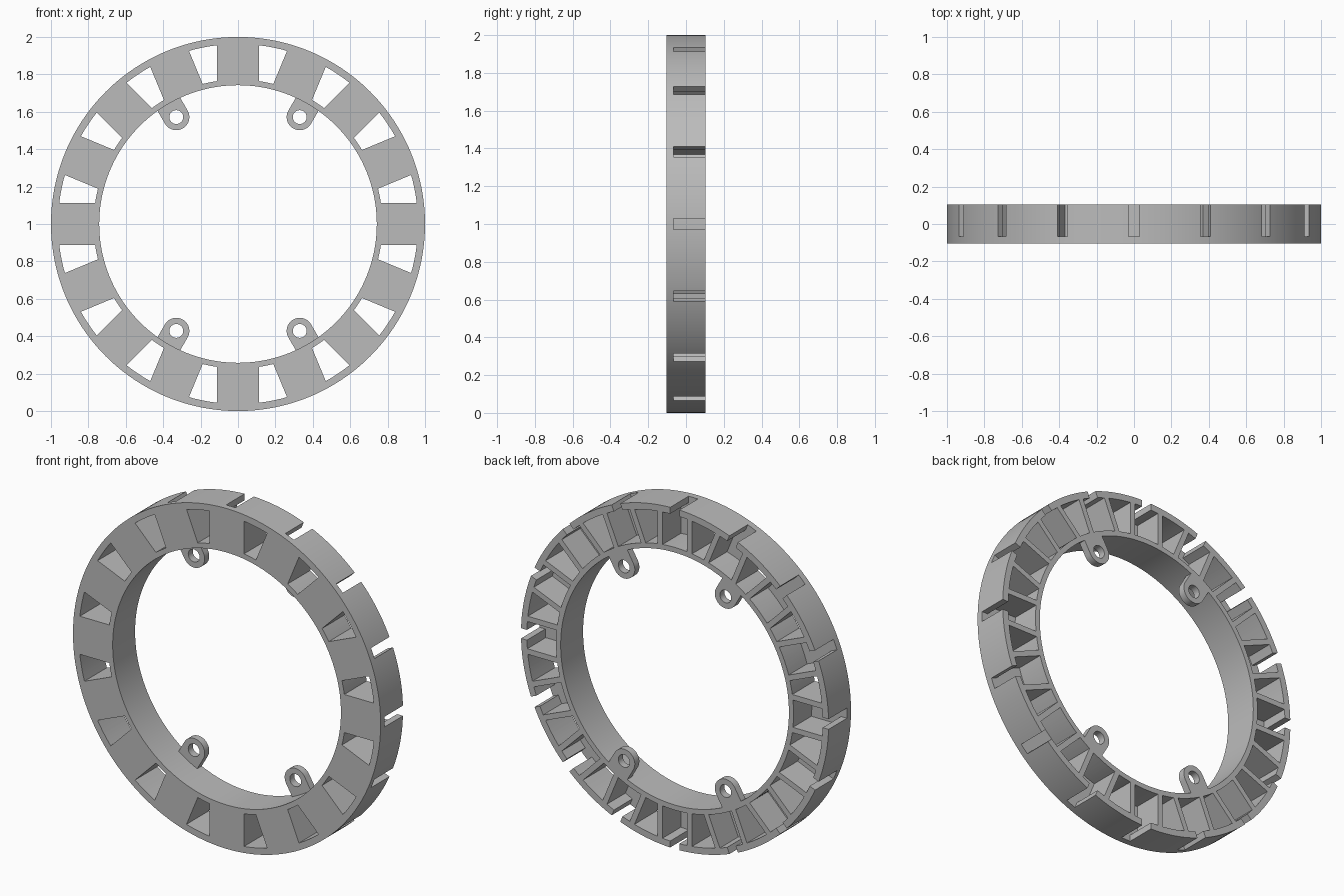
import bpy, bmesh
from math import sin, cos, asin, pi, radians
from mathutils import Matrix, Vector

cube = bpy.data.objects.get("Cube")
if cube:
    bpy.data.objects.remove(cube, do_unlink=True)

COUNT = 16
STEP = 2 * pi / COUNT
OUTER, INNER = 1.0, 0.742
CELL_OUT, CELL_IN = 0.962, 0.772
HALF = 0.104          # half the ring depth
FLOOR = -0.067        # bottom of the blind pockets
CENTRE = Matrix.Translation((0, 0, 1))

grey = bpy.data.materials.new("plain grey")
grey.use_nodes = True
COLOUR = (0.5, 0.5, 0.5, 1)
grey.diffuse_color = COLOUR
grey.node_tree.nodes["Principled BSDF"].inputs["Base Color"].default_value = COLOUR


def finish(name, bm):
    """Turn a bmesh into a named object in the shared material."""
    bmesh.ops.recalc_face_normals(bm, faces=bm.faces)
    mesh = bpy.data.meshes.new(name)
    bm.to_mesh(mesh)
    bm.free()
    mesh.materials.append(grey)
    obj = bpy.data.objects.new(name, mesh)
    bpy.context.collection.objects.link(obj)
    return obj


def prism(bm, points, turn, y0, y1):
    """Extrude an outline of (sideways, outward) points along y, turned about the hub."""
    place = CENTRE @ Matrix.Rotation(turn, 4, "Y")
    face = bm.faces.new([bm.verts.new(place @ Vector((u, y0, v))) for u, v in points])
    out = bmesh.ops.extrude_face_region(bm, geom=[face])["geom"]
    moved = [g for g in out if isinstance(g, bmesh.types.BMVert)]
    bmesh.ops.translate(bm, verts=moved, vec=(0, y1 - y0, 0))


def arc(radius, start, end, n=6):
    return [(radius * sin(start + (end - start) * i / n),
             radius * cos(start + (end - start) * i / n)) for i in range(n + 1)]


def cut(target, cutter):
    cutter.hide_render = True
    mod = target.modifiers.new("cut", "BOOLEAN")
    mod.operation = "DIFFERENCE"
    mod.solver = "EXACT"
    mod.object = cutter
    bpy.context.view_layer.objects.active = target
    bpy.ops.object.modifier_apply(modifier=mod.name)
    bpy.data.objects.remove(cutter, do_unlink=True)


def smooth(obj):
    bpy.ops.object.select_all(action="DESELECT")
    obj.select_set(True)
    bpy.context.view_layer.objects.active = obj
    bpy.ops.object.shade_smooth_by_angle(angle=radians(30))


# Ring body: a rectangle spun about the hub
bm = bmesh.new()
corners = [(INNER, -HALF), (OUTER, -HALF), (OUTER, HALF), (INNER, HALF)]
verts = [bm.verts.new((0, y, r)) for r, y in corners]
edges = [bm.edges.new((verts[i], verts[(i + 1) % 4])) for i in range(4)]
bmesh.ops.spin(bm, geom=verts + edges, cent=(0, 0, 0), axis=(0, 1, 0),
               angle=2 * pi, steps=192, use_merge=True)
bmesh.ops.remove_doubles(bm, verts=bm.verts, dist=1e-5)
bm.transform(CENTRE)
ring = finish("ring", bm)

# Tapered windows that run right through, between the spokes
bm = bmesh.new()
a_out, a_in = asin(0.112 / CELL_OUT), asin(0.112 / CELL_IN)
window = arc(CELL_OUT, a_out, STEP - a_out) + arc(CELL_IN, STEP - a_in, a_in)
for k in range(COUNT):
    prism(bm, window, k * STEP, -0.2, 0.2)
cut(ring, finish("window_cutter", bm))

# Blind pockets open to the back, each with a slot through the outer rim
bm = bmesh.new()
p_out, p_in = asin(0.08 / CELL_OUT), asin(0.08 / CELL_IN)
s_out = asin(0.03 / CELL_OUT)
pocket = (arc(CELL_IN, p_in, -p_in) + arc(CELL_OUT, -p_out, -s_out, 2)
          + [(-0.03, 1.1), (0.03, 1.1)] + arc(CELL_OUT, s_out, p_out, 2))
for k in range(COUNT):
    prism(bm, pocket, k * STEP, FLOOR, 0.2)
cut(ring, finish("pocket_cutter", bm))
smooth(ring)

# Four rounded mounting tabs with screw holes, flush with the back
TAB_R, TAB_V = 0.07, 0.66
tab_shape = [(TAB_R, 0.75), (-TAB_R, 0.75)] + [
    (-TAB_R * cos(pi * i / 20), TAB_V - TAB_R * sin(pi * i / 20)) for i in range(21)]
hole_shape = [(0.037 * cos(2 * pi * i / 32), TAB_V + 0.037 * sin(2 * pi * i / 32))
              for i in range(32)]
tabs = {"upper_left": 30, "lower_left": 150, "lower_right": 210, "upper_right": 330}
for place, degrees in tabs.items():
    bm, hole = bmesh.new(), bmesh.new()
    prism(bm, tab_shape, radians(degrees), HALF - 0.042, HALF)
    prism(hole, hole_shape, radians(degrees), 0, 0.2)
    tab = finish(place + "_mounting_tab", bm)
    cut(tab, finish("hole_cutter", hole))
    smooth(tab)
